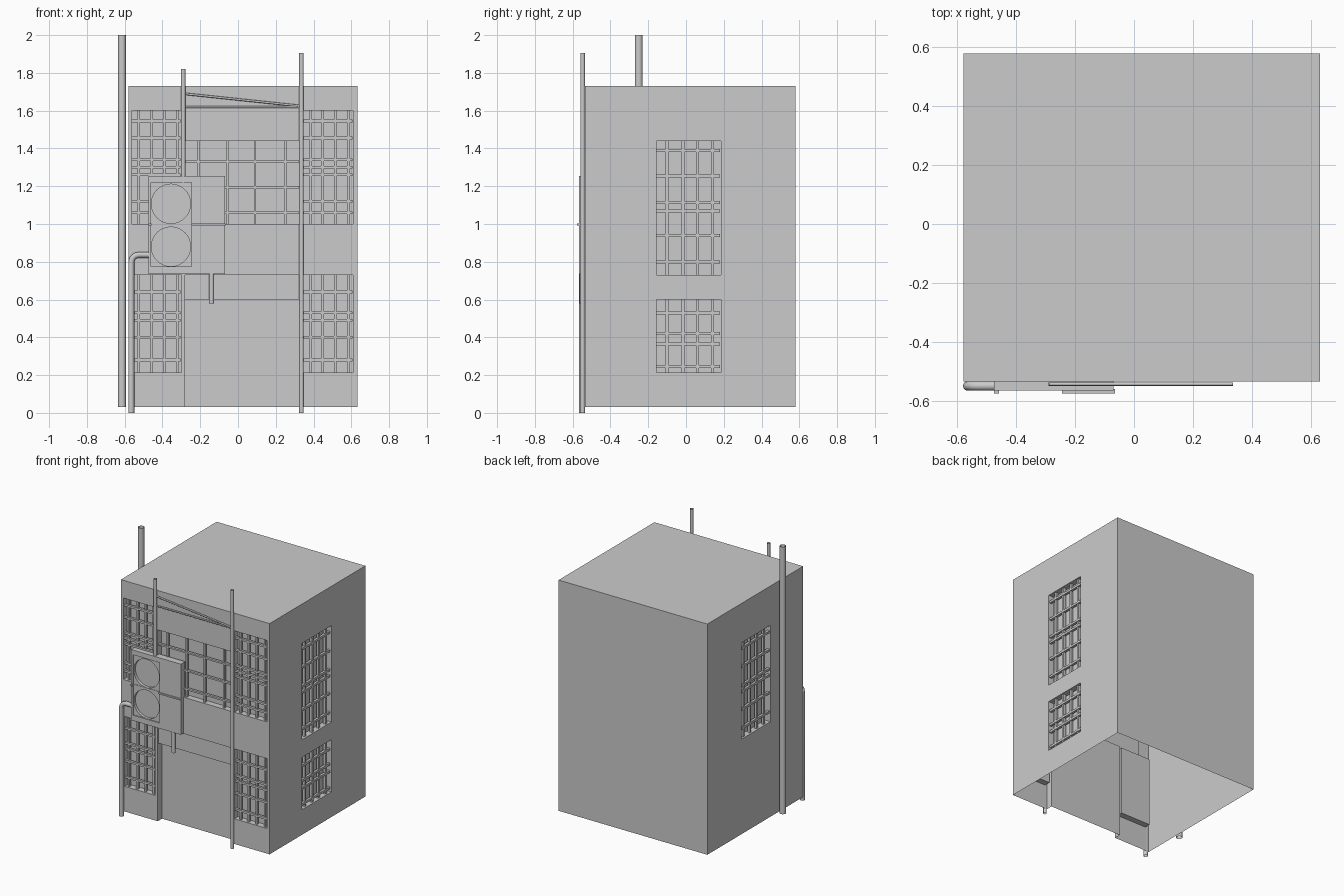
import bpy, bmesh
from mathutils import Vector

if "Cube" in bpy.data.objects:
    bpy.data.objects.remove(bpy.data.objects["Cube"])

X0, X1, Y0, Y1, Z0, Z1 = -0.58, 0.632, -0.535, 0.58, 0.03, 1.73
DEPTH = 0.045


def finish(name, bm):
    me = bpy.data.meshes.new(name)
    bm.to_mesh(me)
    bm.free()
    ob = bpy.data.objects.new(name, me)
    bpy.context.collection.objects.link(ob)
    return ob


def add_box(bm, lo, hi):
    vs = bmesh.ops.create_cube(bm, size=1)['verts']
    for v in vs:
        v.co = Vector([(a + b) / 2 + c * (b - a) for a, b, c in zip(lo, hi, v.co)])


def boxes(name, items):
    bm = bmesh.new()
    for lo, hi in items:
        add_box(bm, lo, hi)
    return finish(name, bm)


def tube(name, pts, r, sides=16, caps=False):
    """Sweep a round section along a path lying in the xz plane."""
    bm = bmesh.new()
    pts = [Vector(p) for p in pts]
    rings = []
    circle = bmesh.ops.create_circle
    for i, p in enumerate(pts):
        t = (pts[min(i + 1, len(pts) - 1)] - pts[max(i - 1, 0)]).normalized()
        ring = circle(bm, segments=sides, radius=r)['verts']
        side = Vector((0, 1, 0))
        up = side.cross(t)
        for v in ring:
            v.co = p + side * v.co.x + up * v.co.y
        rings.append(ring)
    for a, b in zip(rings, rings[1:]):
        for k in range(sides):
            n = (k + 1) % sides
            bm.faces.new((a[k], a[n], b[n], b[k]))
    if caps:
        bm.faces.new(rings[0])
        bm.faces.new(rings[-1])
    bmesh.ops.recalc_face_normals(bm, faces=bm.faces)
    for f in bm.faces:
        f.smooth = len(f.verts) == 4
    return finish(name, bm)


def cut(ob, cutter):
    cutter.hide_render = True
    m = ob.modifiers.new('cut', 'BOOLEAN')
    m.operation, m.solver, m.object = 'DIFFERENCE', 'EXACT', cutter
    bpy.context.view_layer.objects.active = ob
    bpy.ops.object.modifier_apply(modifier='cut')
    bpy.data.objects.remove(cutter)


def on_wall(side, u0, u1, z0, z1, d0, d1):
    """Box on a wall, from depth d0 to depth d1 behind its surface."""
    if side == 'front':
        return (u0, Y0 + d0, z0), (u1, Y0 + d1, z1)
    if side == 'right':
        return (X1 - d1, u0, z0), (X1 - d0, u1, z1)
    return (X0 + d0, u0, z0), (X0 + d1, u1, z1)


# Windows: name, wall, extents, vertical bars, horizontal bars, bar width
high = [1.545, 1.455, 1.34, 1.30, 1.26, 1.12, 1.06]
low = [0.64, 0.53, 0.49, 0.40, 0.28]
left_u = [-0.525, -0.457, -0.39, -0.322]
right_u = [0.385, 0.447, 0.515, 0.585]
side_u = [-0.10, -0.017, 0.06, 0.14]
side_z = [1.39, 1.255, 1.115, 1.07, 0.94, 0.80]
windows = [
    ('upper_left', 'front', -0.56, -0.30, 1.0, 1.60, left_u, high, 0.014),
    ('upper_right', 'front', 0.345, 0.61, 1.0, 1.60, right_u, high, 0.014),
    ('lower_left', 'front', -0.55, -0.30, 0.215, 0.73, left_u, low, 0.014),
    ('lower_right', 'front', 0.345, 0.61, 0.215, 0.73, right_u, low, 0.014),
    ('centre', 'front', -0.28, 0.33, 1.0, 1.44,
     [-0.21, -0.055, 0.09, 0.25], [1.33, 1.195, 1.06], 0.012),
    ('side_upper', 'right', -0.155, 0.185, 0.73, 1.44, side_u, side_z, 0.016),
    ('side_lower', 'right', -0.155, 0.185, 0.215, 0.60, side_u, [0.53, 0.42, 0.365, 0.245], 0.016),
    ('far_side', 'left', -0.155, 0.185, 0.73, 1.44, side_u, side_z, 0.016),
]

# Building shell: recessed windows and door, open underneath
shell = boxes('building_shell', [((X0, Y0, Z0), (X1, Y1, Z1))])
holes = [on_wall(s, u0, u1, z0, z1, -0.1, DEPTH) for _, s, u0, u1, z0, z1, *_ in windows]
holes.append(on_wall('front', -0.28, 0.33, Z0 - 0.1, 0.731, -0.1, 0.05))
cut(shell, boxes('recess_cutter', holes))
bm = bmesh.new()
bm.from_mesh(shell.data)
under = [f for f in bm.faces if all(abs(v.co.z - Z0) < 1e-4 for v in f.verts)]
bmesh.ops.delete(bm, geom=under, context='FACES')
bm.to_mesh(shell.data)
bm.free()

# Window bars
for name, s, u0, u1, z0, z1, us, zs, w in windows:
    h = w / 2
    bars = [on_wall(s, u - h, u + h, z0, z1, 0.012, 0.03) for u in us]
    bars += [on_wall(s, u0, u1 - 0.005, z - h, z + h, 0.008, 0.026) for z in zs]
    boxes(name + '_window_bars', bars)

# Door lintel
boxes('door_lintel', [on_wall('front', -0.28, 0.33, 0.60, 0.731, 0.012, 0.05)])

# Fan unit with a sunken panel and two round wells
unit = boxes('fan_unit', [((-0.475, -0.566, 0.735), (-0.07, Y0 + 0.02, 1.255))])
cut(unit, boxes('panel_cutter', [((-0.46, -0.6, 0.775), (-0.245, -0.558, 1.22))]))
for z in (1.107, 0.88):
    bm = bmesh.new()
    bmesh.ops.create_cone(bm, cap_ends=True, segments=32, radius1=0.104, radius2=0.104, depth=0.1)
    for v in bm.verts:
        v.co = Vector((v.co.x - 0.355, v.co.z - 0.588, z - v.co.y))
    bmesh.ops.recalc_face_normals(bm, faces=bm.faces)
    cut(unit, finish('fan_cutter', bm))
boxes('fan_unit_divider', [((-0.475, -0.576, 0.992), (-0.459, -0.56, 1.002)),
                           ((-0.245, -0.576, 0.992), (-0.065, -0.56, 1.002)),
                           ((-0.46, -0.561, 0.992), (-0.244, -0.55, 1.002))])

# Pipes and poles
tube('tall_side_pipe', [(-0.614, -0.25, 0.03), (-0.614, -0.25, 2.0)], 0.021)
tube('left_pole', [(-0.29, -0.547, 1.2), (-0.29, -0.547, 1.82)], 0.012)
tube('right_pole', [(0.336, -0.547, 0.0), (0.336, -0.547, 1.905)], 0.012)
tube('short_drain_pipe', [(-0.14, -0.55, 0.58), (-0.14, -0.55, 0.745)], 0.013)
tube('elbow_pipe', [(-0.46, -0.55, 0.837), (-0.525, -0.55, 0.837), (-0.545, -0.55, 0.832),
                    (-0.56, -0.55, 0.817), (-0.565, -0.55, 0.797), (-0.565, -0.55, 0.0)], 0.016)

# Wires strung between the poles
tube('straight_wire', [(-0.29, -0.544, 1.62), (0.336, -0.544, 1.62)], 0.006, 8)
tube('slanted_wire', [(-0.29, -0.544, 1.69), (0.336, -0.544, 1.624)], 0.006, 8)
